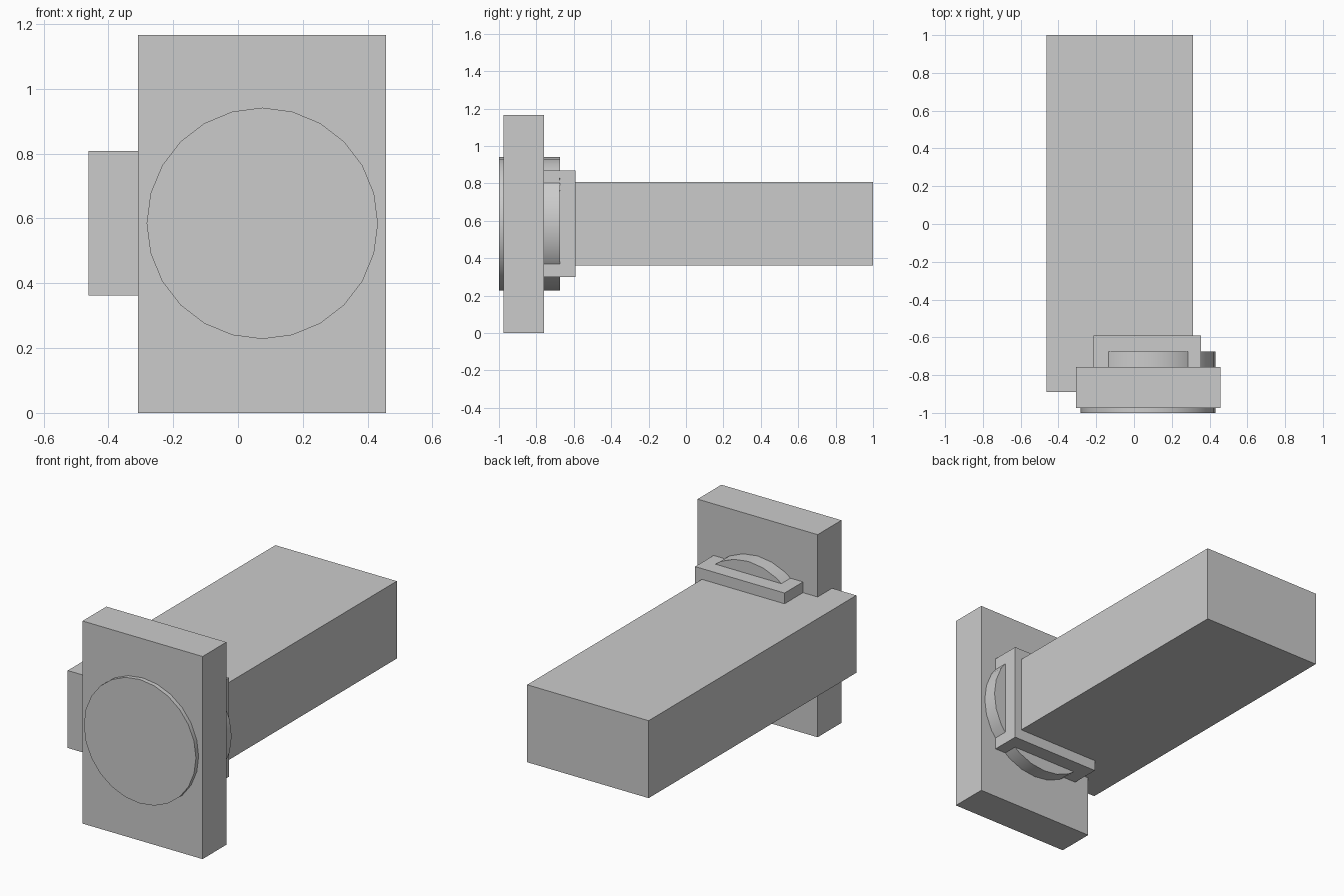
import bpy, math

if "Cube" in bpy.data.objects:
    bpy.data.objects.remove(bpy.data.objects["Cube"])


def box(name, x, y, z):
    """Axis-aligned box from (min, max) ranges."""
    bpy.ops.mesh.primitive_cube_add(
        size=1, location=[(a + b) / 2 for a, b in (x, y, z)])
    ob = bpy.context.object
    ob.name = name
    ob.scale = [b - a for a, b in (x, y, z)]
    bpy.ops.object.transform_apply(location=False, rotation=False, scale=True)
    return ob


# Long main body
box("body", (-0.462, 0.312), (-0.89, 1.0), (0.362, 0.808))

# Upright plate at the front
box("front_plate", (-0.308, 0.457), (-0.975, -0.758), (0.0, 1.167))

# Square collar between plate and body
box("collar", (-0.215, 0.355), (-0.80, -0.59), (0.30, 0.87))

# Round disc passing through the plate
bpy.ops.mesh.primitive_cylinder_add(
    vertices=24, radius=0.357, depth=0.325,
    location=(0.075, -0.8375, 0.585), rotation=(math.pi / 2, 0, 0))
bpy.context.object.name = "disc"
bpy.ops.object.shade_smooth_by_angle(angle=math.radians(30))
